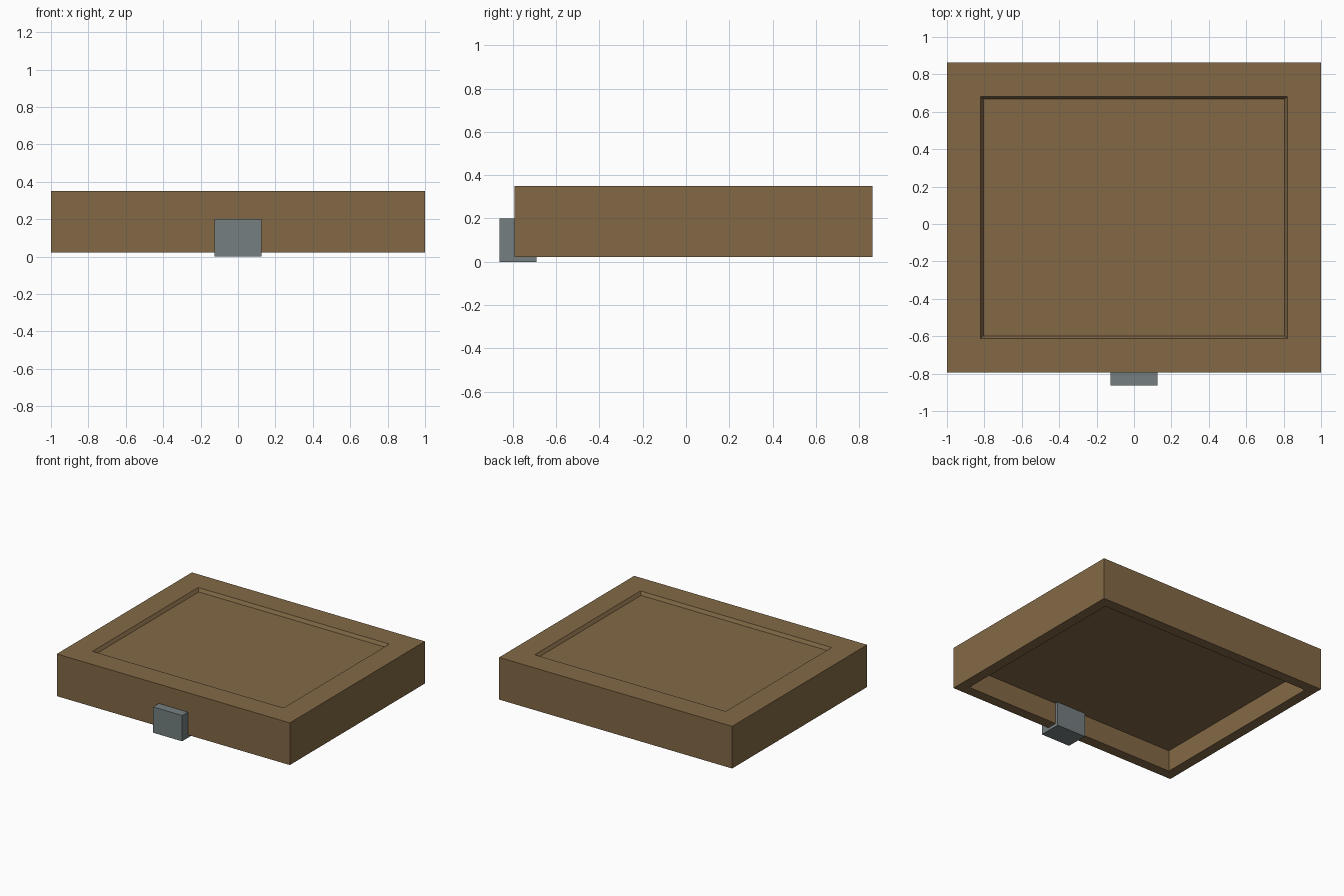
import bpy, bmesh

if "Cube" in bpy.data.objects:
    bpy.data.objects.remove(bpy.data.objects["Cube"])


def material(name, rgb):
    m = bpy.data.materials.new(name)
    m.diffuse_color = (*rgb, 1)
    m.use_nodes = True
    m.node_tree.nodes["Principled BSDF"].inputs["Base Color"].default_value = m.diffuse_color
    return m


def box(name, lo, hi, mat):
    """Box object spanning the corners lo..hi, with its bmesh left open for edits."""
    bm = bmesh.new()
    bmesh.ops.create_cube(bm, size=1)
    for v in bm.verts:
        v.co = [(a + b) / 2 + c * (b - a) for a, b, c in zip(lo, hi, v.co)]
    me = bpy.data.meshes.new(name)
    me.materials.append(mat)
    ob = bpy.data.objects.new(name, me)
    bpy.context.collection.objects.link(ob)
    return ob, bm


def facing(bm, z):
    bm.normal_update()
    return max(bm.faces, key=lambda f: f.normal.z * z)


def inset(bm, face, width, rise=0):
    """Inset one face by width, then move it vertically by rise."""
    bmesh.ops.inset_region(bm, faces=[face], thickness=width, use_even_offset=True)
    for v in face.verts:
        v.co.z += rise


def sink(bm, face, rise):
    """Push a face straight in, leaving vertical walls."""
    inset(bm, face, 0, rise)


wood = material("brown wood", (0.227, 0.141, 0.061))
metal = material("grey metal", (0.178, 0.212, 0.216))

# Lid: shallow box with a bevelled recess on top and a hollow underside
lid, bm = box("chest_lid", (-1, -0.793, 0.023), (1, 0.863, 0.35), wood)
top, bottom = facing(bm, 1), facing(bm, -1)
inset(bm, top, 0.18)
inset(bm, top, 0.015, -0.025)
inset(bm, bottom, 0.08)
ext = bmesh.ops.extrude_discrete_faces(bm, faces=[bottom])["faces"][0]
for v in ext.verts:
    v.co.z += 0.165
bmesh.ops.recalc_face_normals(bm, faces=bm.faces)
bm.to_mesh(lid.data)
bm.free()

# Latch: block clasped through the front wall
latch, bm = box("latch", (-0.125, -0.863, 0), (0.125, -0.69, 0.2), metal)
bm.to_mesh(latch.data)
bm.free()
